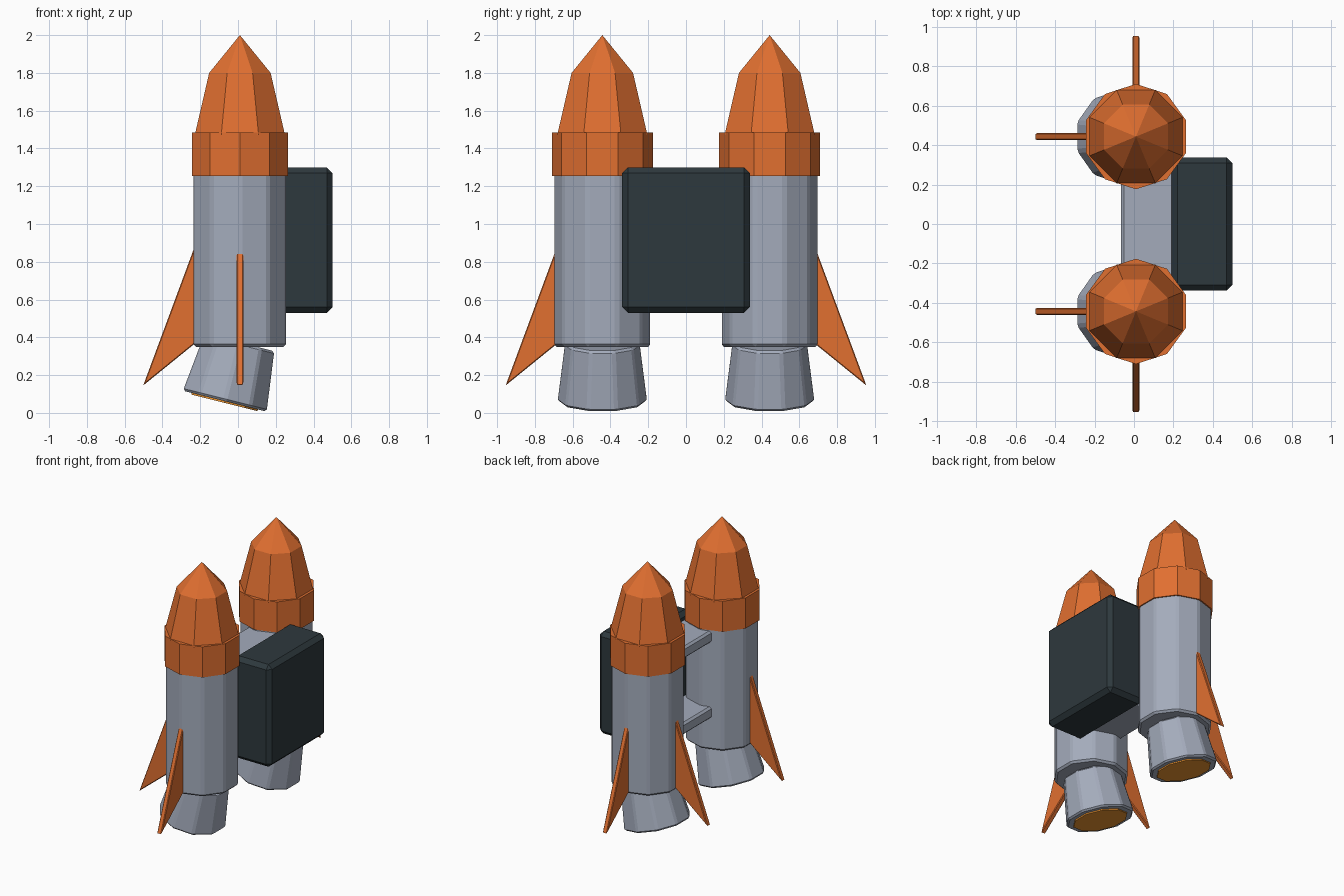
import bpy, bmesh, math
from mathutils import Matrix, Vector

if "Cube" in bpy.data.objects:
    bpy.data.objects.remove(bpy.data.objects["Cube"])


def material(name, rgb):
    m = bpy.data.materials.new(name)
    m.diffuse_color = (*rgb, 1)
    m.use_nodes = True
    m.node_tree.nodes["Principled BSDF"].inputs["Base Color"].default_value = m.diffuse_color
    return m


ORANGE = material("orange", (0.75, 0.16, 0.03))
GREY = material("blue_grey", (0.37, 0.41, 0.50))
DARK = material("dark_slate", (0.027, 0.040, 0.047))
AMBER = material("amber", (0.85, 0.30, 0.03))

CX, CY = 0.01, 0.443      # booster axis
TILT = math.radians(14)   # nozzle tilt towards -x


def finish(name, bm, mat, matrix=Matrix()):
    bmesh.ops.recalc_face_normals(bm, faces=bm.faces)
    me = bpy.data.meshes.new(name)
    bm.to_mesh(me)
    bm.free()
    me.transform(matrix)
    me.materials.append(mat)
    ob = bpy.data.objects.new(name, me)
    bpy.context.collection.objects.link(ob)
    return ob


def bevel(bm, width):
    bmesh.ops.bevel(bm, geom=bm.edges[:], offset=width, segments=1,
                    affect='EDGES', profile=0.5)


def lathe(name, profile, sides, start, mat, matrix, edge=0):
    """Faceted solid from (radius, z) pairs; radius 0 makes a tip."""
    bm = bmesh.new()
    rings = []
    for r, z in profile:
        if r == 0:
            rings.append([bm.verts.new((0, 0, z))] * sides)
            continue
        angles = [start + 2 * math.pi * i / sides for i in range(sides)]
        rings.append([bm.verts.new((r * math.cos(a), r * math.sin(a), z)) for a in angles])
    for lo, hi in zip(rings, rings[1:]):
        for i in range(sides):
            j = (i + 1) % sides
            quad = [lo[i], lo[j], hi[j], hi[i]]
            bm.faces.new(list(dict.fromkeys(quad)))
    bm.faces.new(rings[0][::-1])
    if profile[-1][0]:
        bm.faces.new(rings[-1])
    bmesh.ops.recalc_face_normals(bm, faces=bm.faces)
    if edge:
        bevel(bm, edge)
    return finish(name, bm, mat, matrix)


def box(name, lo, hi, mat, edge):
    bm = bmesh.new()
    bmesh.ops.create_cube(bm, size=1)
    lo, hi = Vector(lo), Vector(hi)
    for v in bm.verts:
        v.co = Vector((a + b) / 2 + c * (b - a) for a, b, c in zip(lo, hi, v.co))
    bevel(bm, edge)
    return finish(name, bm, mat)


def fin(name, matrix):
    """Swept triangular plate pointing along local +x."""
    bm = bmesh.new()
    outline = [(0.21, 0.96), (0.512, 0.145), (0.21, 0.39)]
    sides = [[bm.verts.new((x, y, z)) for x, z in outline] for y in (-0.018, 0.018)]
    bm.faces.new(sides[0])
    bm.faces.new(sides[1][::-1])
    for i in range(3):
        j = (i + 1) % 3
        bm.faces.new([sides[0][i], sides[1][i], sides[1][j], sides[0][j]])
    bmesh.ops.recalc_face_normals(bm, faces=bm.faces)
    bevel(bm, 0.005)
    return finish(name, bm, ORANGE, matrix)


for side, s in (("front", -1), ("back", 1)):
    axis = Matrix.Translation((CX, s * CY, 0))
    up = math.pi / 2

    # tank, collar and nose
    lathe(side + "_tank", [(0.258, 0.35), (0.258, 1.30)], 10, up, GREY, axis, 0.014)
    lathe(side + "_collar", [(0.267, 1.255), (0.267, 1.485)], 10, up, ORANGE, axis)
    lathe(side + "_nose_cone", [(0.257, 1.47), (0.255, 1.485), (0.176, 1.80), (0, 2.0)],
          8, math.pi / 8, ORANGE, axis)

    # tilted nozzle with a glowing plate underneath
    tilted = Matrix.Translation((-0.07, s * CY, 0.062)) @ Matrix.Rotation(TILT, 4, 'Y')
    lathe(side + "_nozzle", [(0.24, 0), (0.20, 0.32)], 10, up, GREY, tilted, 0.012)
    lathe(side + "_burner_plate", [(0.19, -0.009), (0.19, 0.0)], 10, up, AMBER, tilted)

    # two fins, facing left and outwards
    fin(side + "_left_fin", axis @ Matrix.Rotation(math.pi, 4, 'Z'))
    fin(side + "_outer_fin", axis @ Matrix.Rotation(s * up, 4, 'Z'))

# back plate and the two struts joining the boosters
box("back_pad", (0.19, -0.338, 0.53), (0.50, 0.338, 1.30), DARK, 0.03)
for name, z in (("upper_strut", 1.20), ("lower_strut", 0.63)):
    box(name, (-0.065, -0.40, z - 0.045), (0.21, 0.40, z + 0.045), GREY, 0.015)
